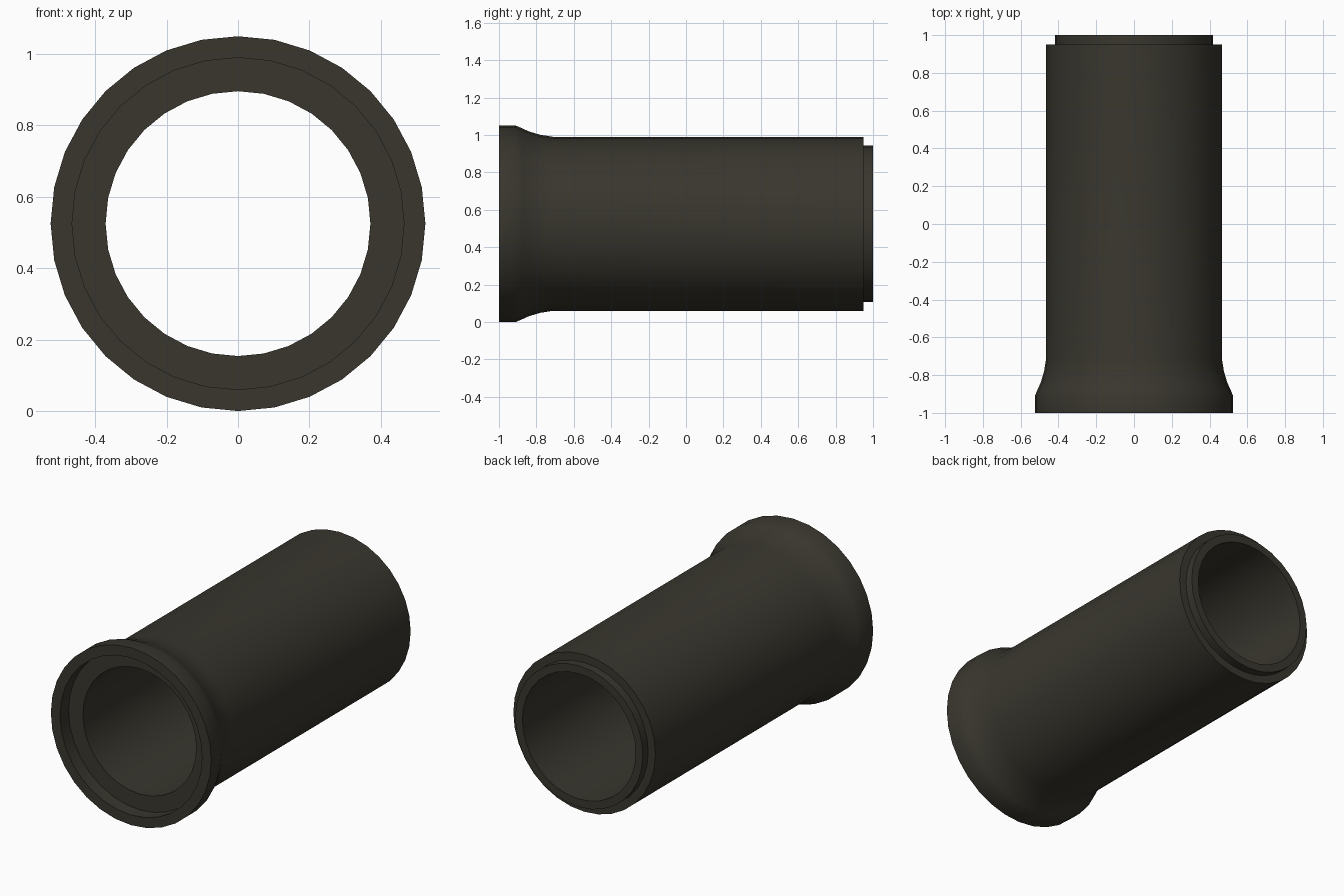
import bpy, bmesh, math

if "Cube" in bpy.data.objects:
    bpy.data.objects.remove(bpy.data.objects["Cube"])

SIDES = 32
CENTRE_Z = 0.525

# Closed wall profile as (radius, y), revolved about the pipe axis
PROFILE = [
    (0.525, -1.00), (0.525, -0.91),                  # flared bell
    (0.510, -0.875), (0.494, -0.84), (0.476, -0.78), (0.465, -0.71),
    (0.465, 0.95), (0.418, 0.95), (0.418, 1.00),     # barrel and stepped spigot
    (0.371, 1.00), (0.371, -0.92),                   # bore
    (0.465, -0.92), (0.465, -1.00),                  # socket recess
]

concrete = bpy.data.materials.new("dark_olive_grey")
concrete.diffuse_color = (0.040, 0.037, 0.027, 1)
concrete.use_nodes = True
concrete.node_tree.nodes["Principled BSDF"].inputs["Base Color"].default_value = concrete.diffuse_color

# Pipe: rings of the profile joined into a closed shell
bm = bmesh.new()
rings = []
for r, y in PROFILE:
    ring = []
    for i in range(SIDES):
        a = 2 * math.pi * i / SIDES
        ring.append(bm.verts.new((r * math.cos(a), y, CENTRE_Z + r * math.sin(a))))
    rings.append(ring)
for k, ring in enumerate(rings):
    nxt = rings[(k + 1) % len(rings)]
    for i in range(SIDES):
        j = (i + 1) % SIDES
        bm.faces.new((ring[i], ring[j], nxt[j], nxt[i]))
bmesh.ops.recalc_face_normals(bm, faces=bm.faces)
mesh = bpy.data.meshes.new("pipe_section")
bm.to_mesh(mesh)
bm.free()
mesh.materials.append(concrete)

pipe = bpy.data.objects.new("pipe_section", mesh)
bpy.context.collection.objects.link(pipe)
bpy.context.view_layer.objects.active = pipe
pipe.select_set(True)
bpy.ops.object.shade_smooth_by_angle(angle=math.radians(40))
